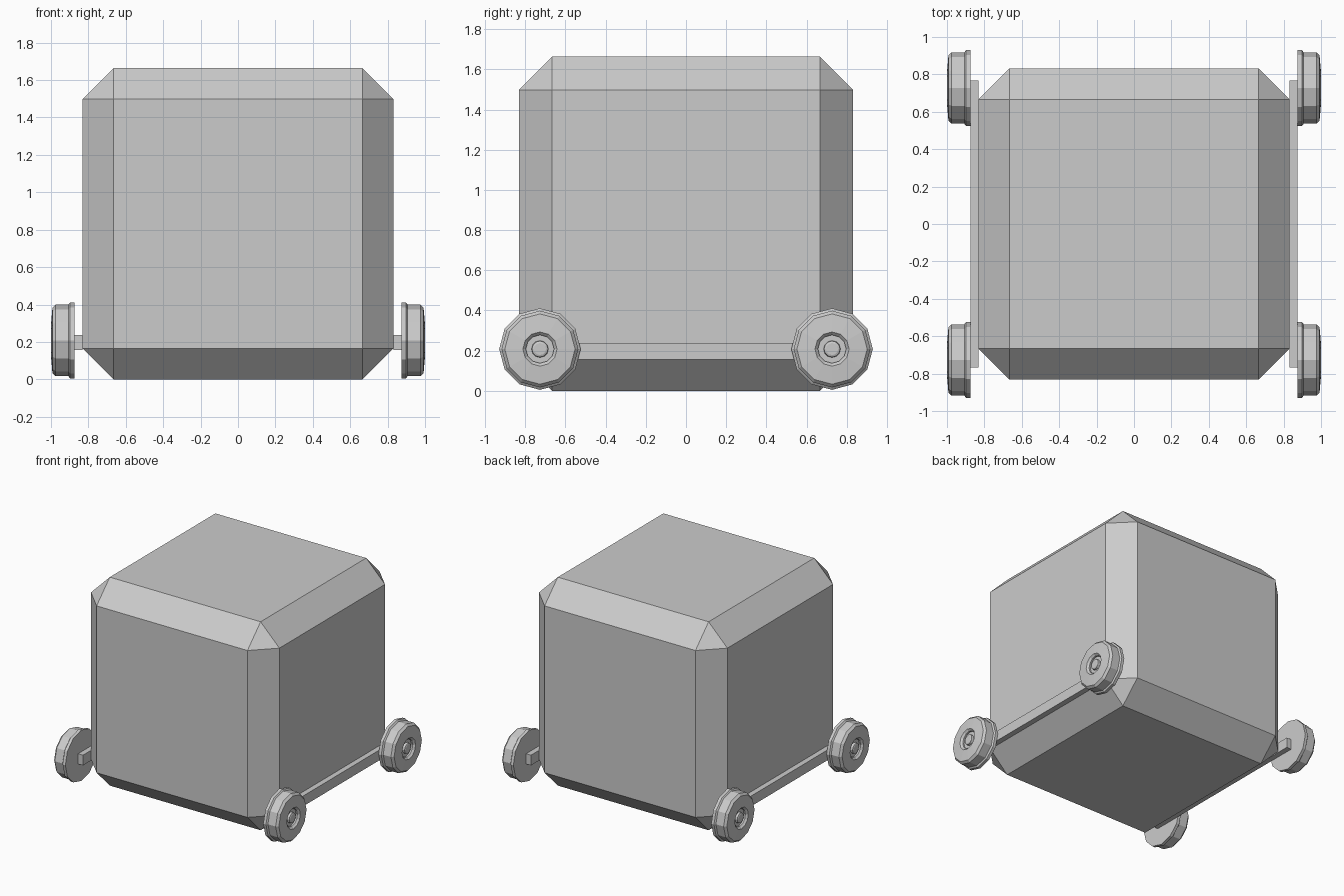
import bpy, bmesh, math
from mathutils import Matrix

if "Cube" in bpy.data.objects:
    bpy.data.objects.remove(bpy.data.objects["Cube"])


def finish(name, bm):
    bmesh.ops.recalc_face_normals(bm, faces=bm.faces[:])
    mesh = bpy.data.meshes.new(name)
    bm.to_mesh(mesh)
    bm.free()
    obj = bpy.data.objects.new(name, mesh)
    bpy.context.collection.objects.link(obj)
    return obj


def box(name, center, size, chamfer=0):
    bm = bmesh.new()
    mat = Matrix.Translation(center) @ Matrix.Diagonal((*size, 1))
    bmesh.ops.create_cube(bm, size=1, matrix=mat)
    if chamfer:
        bmesh.ops.bevel(bm, geom=bm.edges[:], offset=chamfer, segments=1,
                        affect='EDGES')
    return finish(name, bm)


# Wheel profile as (x, radius): flange, tread, rim face, recess, hub boss
PROFILE = [(0.874, 0.0), (0.874, 0.203), (0.898, 0.203), (0.907, 0.191),
           (0.975, 0.191), (0.992, 0.175), (1.0, 0.085), (0.985, 0.07),
           (0.972, 0.07), (0.972, 0.042), (0.99, 0.04), (0.994, 0.03),
           (0.994, 0.0)]


def wheel(name, side, y, z, sides=12):
    bm = bmesh.new()
    verts = [bm.verts.new((x, r, 0)) for x, r in PROFILE]
    edges = [bm.edges.new(pair) for pair in zip(verts, verts[1:])]
    bmesh.ops.spin(bm, geom=verts + edges, cent=(0, 0, 0), axis=(1, 0, 0),
                   angle=math.tau, steps=sides, use_merge=True)
    bmesh.ops.remove_doubles(bm, verts=bm.verts[:], dist=0.0005)
    for v in bm.verts:
        v.co = (v.co.x * side, v.co.y + y, v.co.z + z)
    return finish(name, bm)


# Chamfered cube body
box("body", (0, 0, 0.832), (1.664, 1.664, 1.664), 0.166)

# Side rails with a wheel at each end
for side, label in ((1, "right"), (-1, "left")):
    box(f"{label}_rail", (side * 0.853, 0, 0.197), (0.044, 1.536, 0.082))
    for y, end in ((-0.727, "front"), (0.727, "back")):
        wheel(f"{end}_{label}_wheel", side, y, 0.208)
